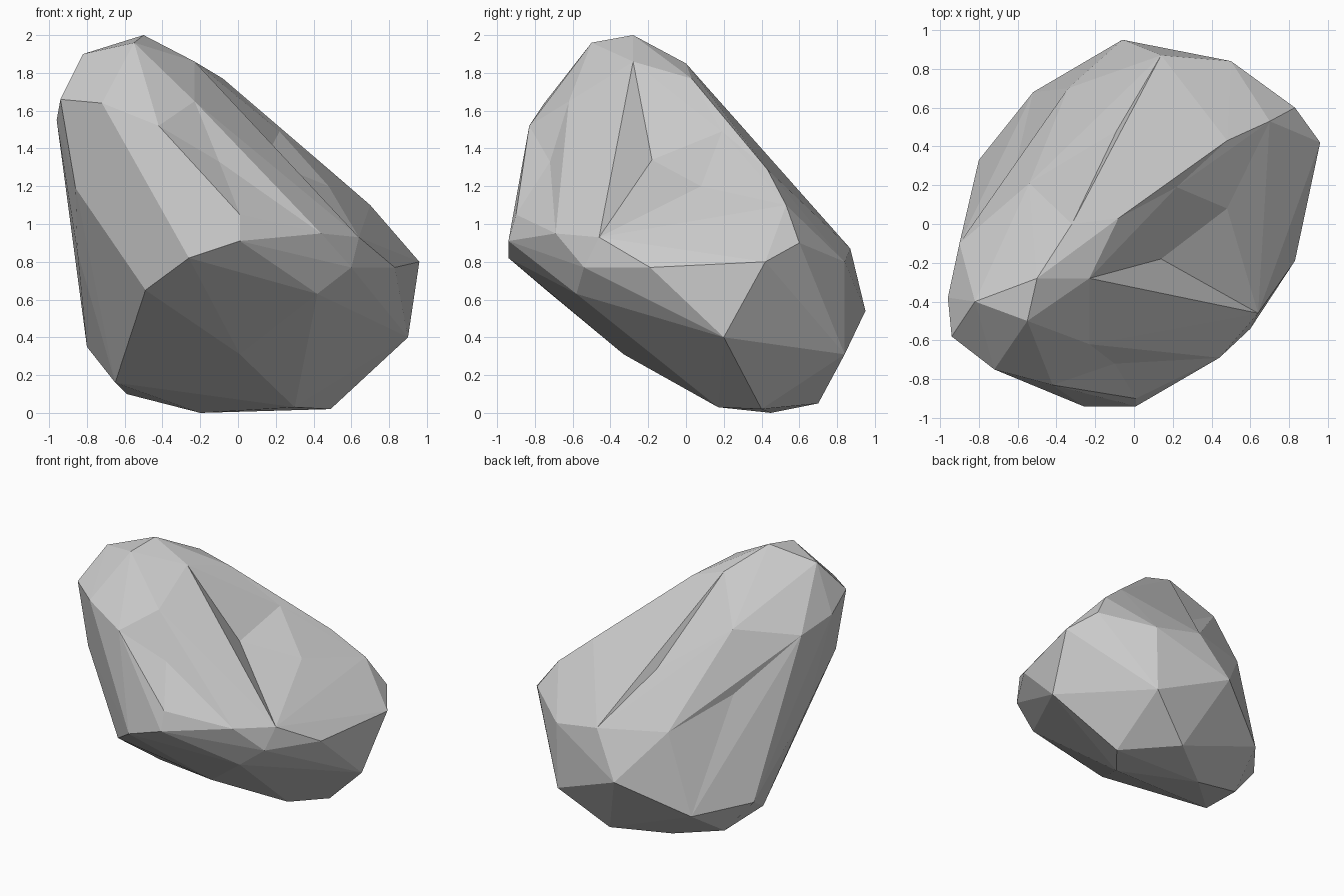
import bpy, bmesh
from mathutils import Vector

# Main corners of the boulder
CORNERS = [
    # crown
    (-.50, -.28, 2.0), (-.55, -.50, 1.96), (-.82, -.40, 1.9), (-.23, -.28, 1.86),
    (-.32, 0, 1.85), (-.08, .03, 1.77),
    # front brow and underside
    (-.94, -.58, 1.66), (-.72, -.75, 1.64), (-.96, -.38, 1.55), (-.42, -.83, 1.52),
    (.01, -.90, 1.05), (.01, -.94, .91), (-.26, -.94, .82), (-.49, -.74, .65),
    (-.86, -.57, 1.19), (-.85, -.23, .85), (.01, -.33, .31), (.42, -.58, .63),
    (-.23, -.62, 1.65), (-.10, -.72, 1.33),
    # right side, with the hollow shoulder
    (.44, -.69, .95), (.60, -.54, .77), (.64, -.46, .93), (.83, -.19, .77),
    (.14, -.18, 1.34), (.48, .08, 1.20), (.90, .20, .40), (.96, .42, .80),
    (.83, .60, .90), (.70, .53, 1.10), (.48, .43, 1.29), (.22, .19, 1.49),
    # back slope
    (-.54, .21, 1.55), (-.90, -.10, 1.48), (-.61, .30, 1.11), (-.09, .48, 1.23),
    (-.34, .70, .90), (.14, .87, .87), (.50, .84, .80), (-.06, .95, .54),
    (.49, .84, .31),
    # left flank and foot
    (-.77, .24, .81), (-.80, .33, .35), (-.65, .0, .16), (-.59, .38, .10),
    (-.20, .45, 0), (.15, .70, .05), (.49, .40, .02), (.30, .17, .03),
    (-.52, .68, .30),
]
points = [Vector(c) for c in CORNERS]
centre = Vector((0, 0, .9))

# Facet the outer hull; corners in hollows are lifted until they reach it
lift = [1.0] * len(points)
for step in range(80):
    bm = bmesh.new()
    verts = [bm.verts.new(centre + (p - centre) * s) for p, s in zip(points, lift)]
    bmesh.ops.convex_hull(bm, input=verts)
    inside = [i for i, v in enumerate(verts) if not v.link_faces]
    if not inside:
        break
    for i in inside:
        lift[i] *= 1.01
    if step < 79:
        bm.free()

# Sink the lifted corners back into their hollows
for v, p in zip(verts, points):
    v.co = p
bmesh.ops.delete(bm, geom=[v for v in verts if not v.link_faces], context='VERTS')
bmesh.ops.recalc_face_normals(bm, faces=list(bm.faces))

mesh = bpy.data.meshes.new("boulder")
bm.to_mesh(mesh)
bm.free()
boulder = bpy.data.objects.new("boulder", mesh)
bpy.context.collection.objects.link(boulder)
